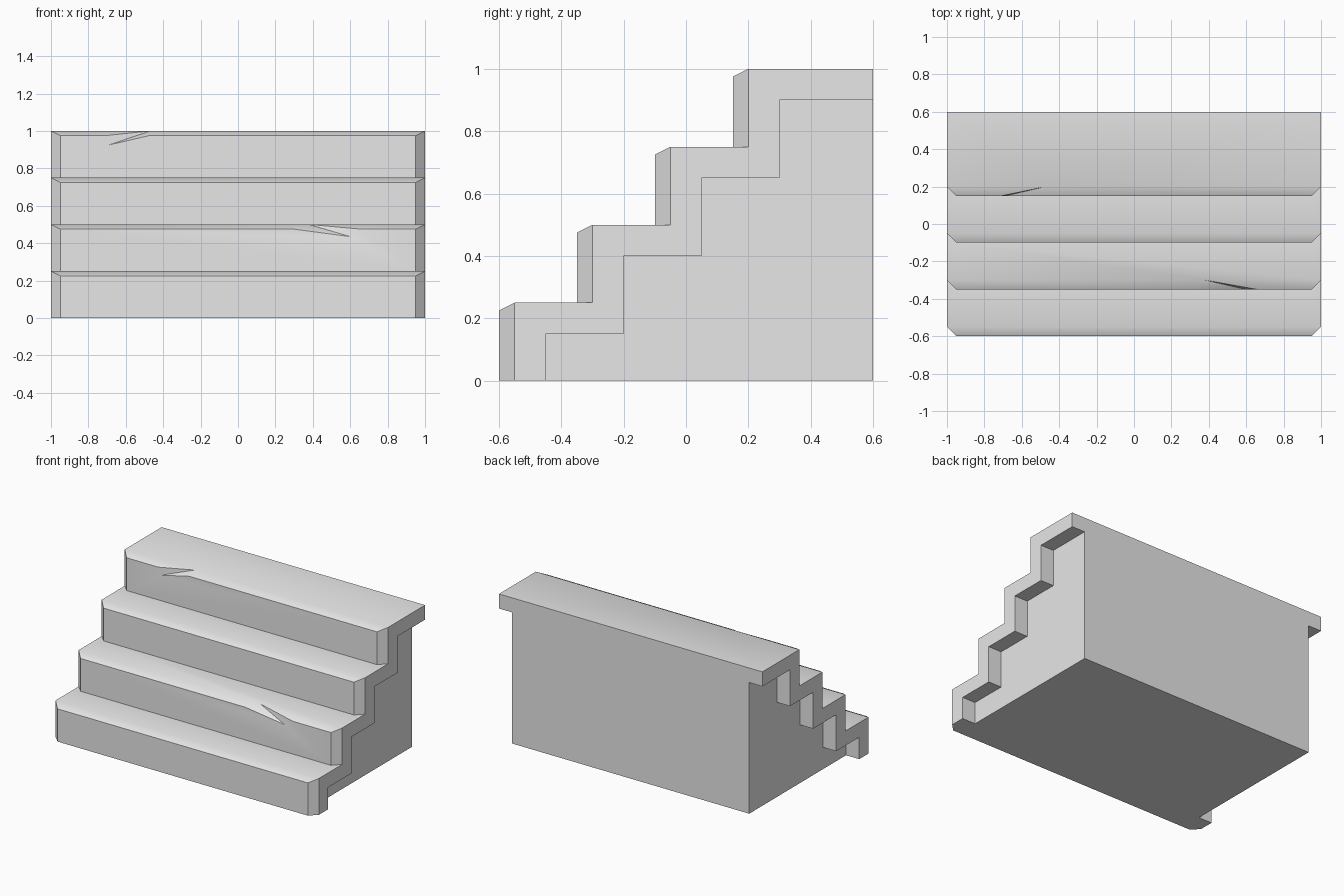
import bpy, bmesh, math

if "Cube" in bpy.data.objects:
    bpy.data.objects.remove(bpy.data.objects["Cube"])

STEPS, RISE, RUN = 4, 0.25, 0.25
HALF, BACK, CUT, DROP = 1.0, 0.6, 0.05, 0.025

stone = bpy.data.materials.new("plain grey stone")
stone.use_nodes = True
grey = (0.8, 0.8, 0.8, 1)
stone.diffuse_color = grey
stone.node_tree.nodes["Principled BSDF"].inputs["Base Color"].default_value = grey


def finish(bm, name):
    bmesh.ops.remove_doubles(bm, verts=bm.verts[:], dist=0.0005)
    bmesh.ops.recalc_face_normals(bm, faces=bm.faces[:])
    mesh = bpy.data.meshes.new(name)
    bm.to_mesh(mesh)
    bm.free()
    mesh.materials.append(stone)
    obj = bpy.data.objects.new(name, mesh)
    bpy.context.collection.objects.link(obj)
    bpy.ops.object.select_all(action="DESELECT")
    obj.select_set(True)
    bpy.context.view_layer.objects.active = obj
    bpy.ops.object.shade_smooth_by_angle(angle=math.radians(30))
    return obj


def face(bm, *points):
    return bm.faces.new([bm.verts.new(p) for p in points])


def riser_y(i):
    return -0.55 + i * RUN


def stair_line(y0, top0):
    """Side outline of the stair front, from the floor to the top back corner."""
    line = []
    for i in range(STEPS):
        y = y0 + i * RUN
        line += [(y, max(0, top0 + (i - 1) * RISE)), (y, top0 + i * RISE)]
    return line + [(BACK, top0 + (STEPS - 1) * RISE)]


outer = stair_line(-0.55, 0.25)
inner = stair_line(-0.45, 0.15)

# Chips per step: x of the outer, deep, rear and far corners, and depth height
chips = {1: (0.30, 0.60, 0.38, 0.66, 0.435), 3: (-0.475, -0.69, -0.47, -0.71, 0.925)}

# Stepped covering with chamfered treads
bm = bmesh.new()
for i in range(STEPS):
    y, f = riser_y(i), riser_y(i) - CUT
    low, high = i * RISE, (i + 1) * RISE
    lip, w = high - DROP, HALF - CUT
    bl, br = (-HALF, y, high), (HALF, y, high)
    fl, fr = (-w, f, lip), (w, f, lip)
    rear, edge = [], []
    if i in chips:
        ax, bx, cx, dx, bz = chips[i]
        a, b, c, d = (ax, f, lip), (bx, f, bz), (cx, y, high), (dx, f, lip)
        rear = [c]
        face(bm, a, b, c)
        face(bm, b, d, c)
        if ax < dx:
            face(bm, bl, fl, a, c)
            face(bm, c, d, fr, br)
            edge = [d, b, a]
        else:
            face(bm, bl, fl, d, c)
            face(bm, c, a, fr, br)
            edge = [a, b, d]
    else:
        face(bm, bl, fl, fr, br)
    # Riser and its angled corners
    face(bm, (-w, f, low), (w, f, low), fr, *edge, fl)
    for s in (-1, 1):
        face(bm, (s * HALF, y, low), (s * w, f, low), (s * w, f, lip), (s * HALF, y, high))
    # Tread, reaching back to the next riser
    if i < STEPS - 1:
        n = riser_y(i + 1)
        end = [(HALF, n, high), (w, n - CUT, high), (-w, n - CUT, high), (-HALF, n, high)]
    else:
        end = [(HALF, BACK, high), (-HALF, BACK, high)]
    face(bm, bl, *rear, br, *end)

# Side bands, underside, back edge and floor of the covering
for x in (-HALF, HALF):
    face(bm, *[(x, y, z) for y, z in outer + inner[::-1]])
for (y1, z1), (y2, z2) in zip(inner + [outer[-1]], inner[1:] + [outer[-1]]):
    if (y1, z1) != (y2, z2):
        face(bm, (-HALF, y1, z1), (HALF, y1, z1), (HALF, y2, z2), (-HALF, y2, z2))
y, f, w = outer[0][0], outer[0][0] - CUT, HALF - CUT
g = inner[0][0]
face(bm, (-HALF, g, 0), (HALF, g, 0), (HALF, y, 0), (w, f, 0), (-w, f, 0), (-HALF, y, 0))
finish(bm, "stair_covering")

# Narrower solid core under the covering
bm = bmesh.new()
side = face(bm, *[(-0.9, y, z) for y, z in inner + [(BACK, 0)]])
grown = bmesh.ops.extrude_face_region(bm, geom=[side], use_keep_orig=True)
moved = [v for v in grown["geom"] if isinstance(v, bmesh.types.BMVert)]
bmesh.ops.translate(bm, verts=moved, vec=(1.8, 0, 0))
finish(bm, "stair_core")
